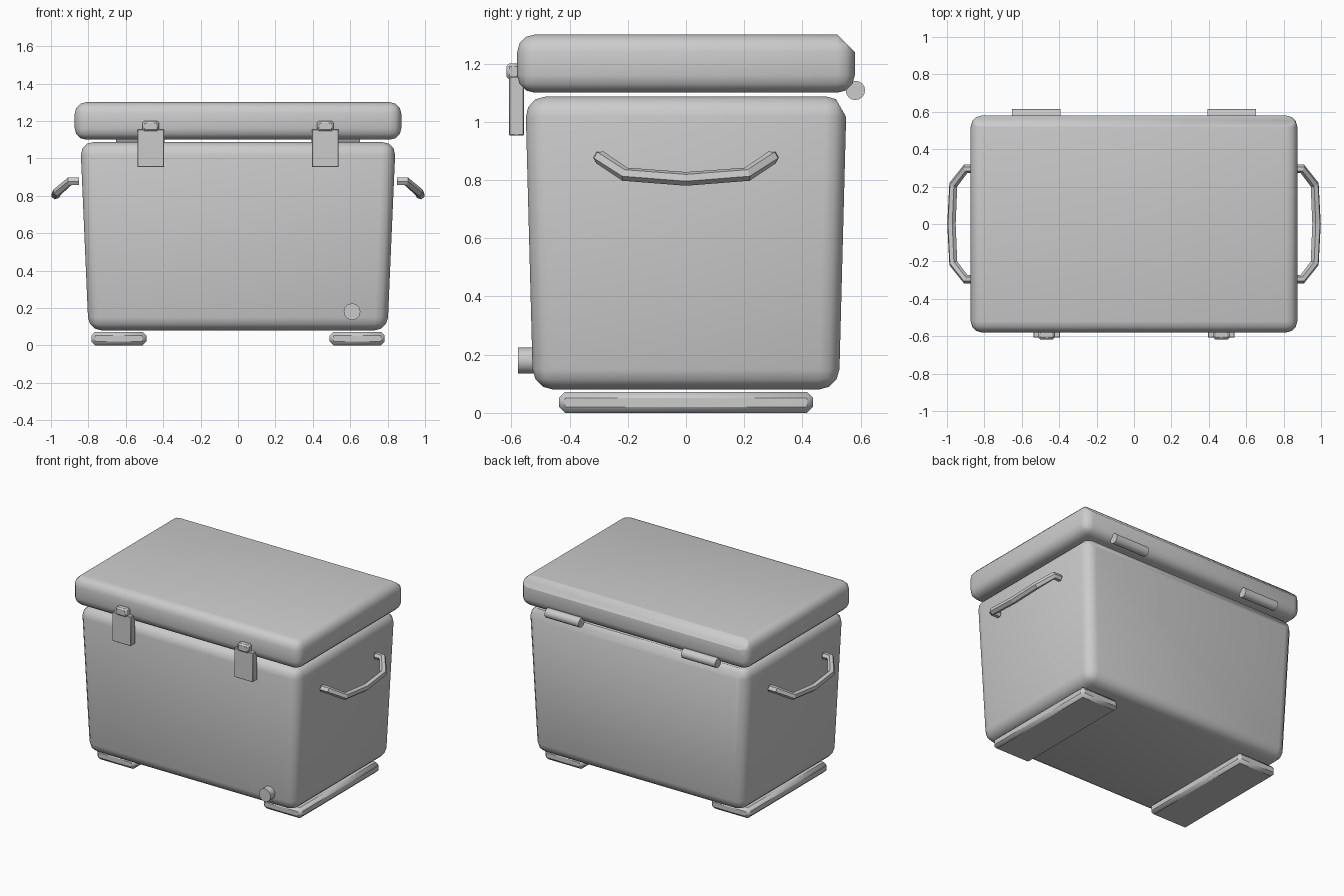
import bpy, bmesh
from mathutils import Vector, Matrix

if "Cube" in bpy.data.objects:
    bpy.data.objects.remove(bpy.data.objects["Cube"])


def finish(name, bm, angle=40):
    bmesh.ops.recalc_face_normals(bm, faces=bm.faces)
    me = bpy.data.meshes.new(name)
    bm.to_mesh(me)
    bm.free()
    ob = bpy.data.objects.new(name, me)
    bpy.context.collection.objects.link(ob)
    bpy.ops.object.select_all(action='DESELECT')
    bpy.context.view_layer.objects.active = ob
    ob.select_set(True)
    bpy.ops.object.shade_smooth_by_angle(angle=angle * 3.14159 / 180)
    return ob


def box(name, lo, hi, bevel=0, segments=1, bottom_scale=(1, 1), cut=None):
    """Rounded box; optional taper to the bottom and one planar cut (point, normal)."""
    lo, hi = Vector(lo), Vector(hi)
    size, mid = hi - lo, (lo + hi) / 2
    bm = bmesh.new()
    bmesh.ops.create_cube(bm, size=1)
    for v in bm.verts:
        if v.co.z < 0:
            v.co.x *= bottom_scale[0]
            v.co.y *= bottom_scale[1]
        v.co = Vector(a * b for a, b in zip(v.co, size)) + mid
    if bevel:
        bmesh.ops.bevel(bm, geom=bm.edges[:], offset=bevel, segments=segments,
                        profile=0.5, affect='EDGES')
    if cut:
        res = bmesh.ops.bisect_plane(bm, geom=bm.verts[:] + bm.edges[:] + bm.faces[:],
                                     plane_co=cut[0], plane_no=cut[1], clear_outer=True)
        edges = [e for e in bm.edges if e.is_boundary]
        bmesh.ops.holes_fill(bm, edges=edges, sides=0)
    return finish(name, bm)


def cylinder(name, centre, radius, depth, axis, sides=16):
    bm = bmesh.new()
    rot = Matrix.Rotation(1.570796, 4, 'Y' if axis == 'X' else 'X')
    bmesh.ops.create_cone(bm, cap_ends=True, segments=sides, radius1=radius,
                          radius2=radius, depth=depth,
                          matrix=Matrix.Translation(centre) @ rot)
    return finish(name, bm)


def tube(name, points, radius):
    cu = bpy.data.curves.new(name, 'CURVE')
    cu.dimensions = '3D'
    cu.bevel_depth = radius
    cu.bevel_resolution = 1
    cu.use_fill_caps = True
    sp = cu.splines.new('POLY')
    sp.points.add(len(points) - 1)
    for p, co in zip(sp.points, points):
        p.co = (*co, 1)
        
    ob = bpy.data.objects.new(name, cu)
    bpy.context.collection.objects.link(ob)
    bpy.ops.object.select_all(action='DESELECT')
    bpy.context.view_layer.objects.active = ob
    ob.select_set(True)
    bpy.ops.object.convert(target='MESH')
    bpy.ops.object.shade_flat()
    return ob


# tapered tub and overhanging lid, both with a flatter rear top edge
box("cooler_body", (-0.843, -0.552, 0.08), (0.843, 0.552, 1.087), 0.07, 3,
    (0.948, 0.952), ((0, 0.51, 1.087), (0, 0.07, 0.04)))
box("lid", (-0.873, -0.58, 1.10), (0.873, 0.58, 1.30), 0.06, 3,
    cut=((0, 0.52, 1.30), (0, 1, 1)))

# drain plug at the lower front corner
cylinder("drain_plug", (0.61, -0.545, 0.18), 0.045, 0.065, 'Y', 12)

for s, side in ((-1, "left"), (1, "right")):
    # skid feet
    x = 0.6375 * s
    box(f"{side}_foot", (x - 0.147, -0.436, 0), (x + 0.147, 0.436, 0.072), 0.02)

    # front latches
    x = 0.467 * s
    box(f"{side}_latch_plate", (x - 0.071, -0.608, 0.953), (x + 0.071, -0.557, 1.155), 0.003)
    box(f"{side}_latch_tab", (x - 0.044, -0.617, 1.145), (x + 0.044, -0.57, 1.20), 0.01)

    # rear hinge barrels
    cylinder(f"{side}_hinge", (0.523 * s, 0.582, 1.108), 0.033, 0.26, 'X')

    # drooping carry handle
    half = [(0.85, 0.295, 0.877), (0.90, 0.295, 0.877), (0.966, 0.21, 0.82)]
    path = half + [(0.976, 0, 0.804)] + [(a, -b, c) for a, b, c in reversed(half)]
    tube(f"{side}_handle", [(a * s, b, c) for a, b, c in path], 0.024)
